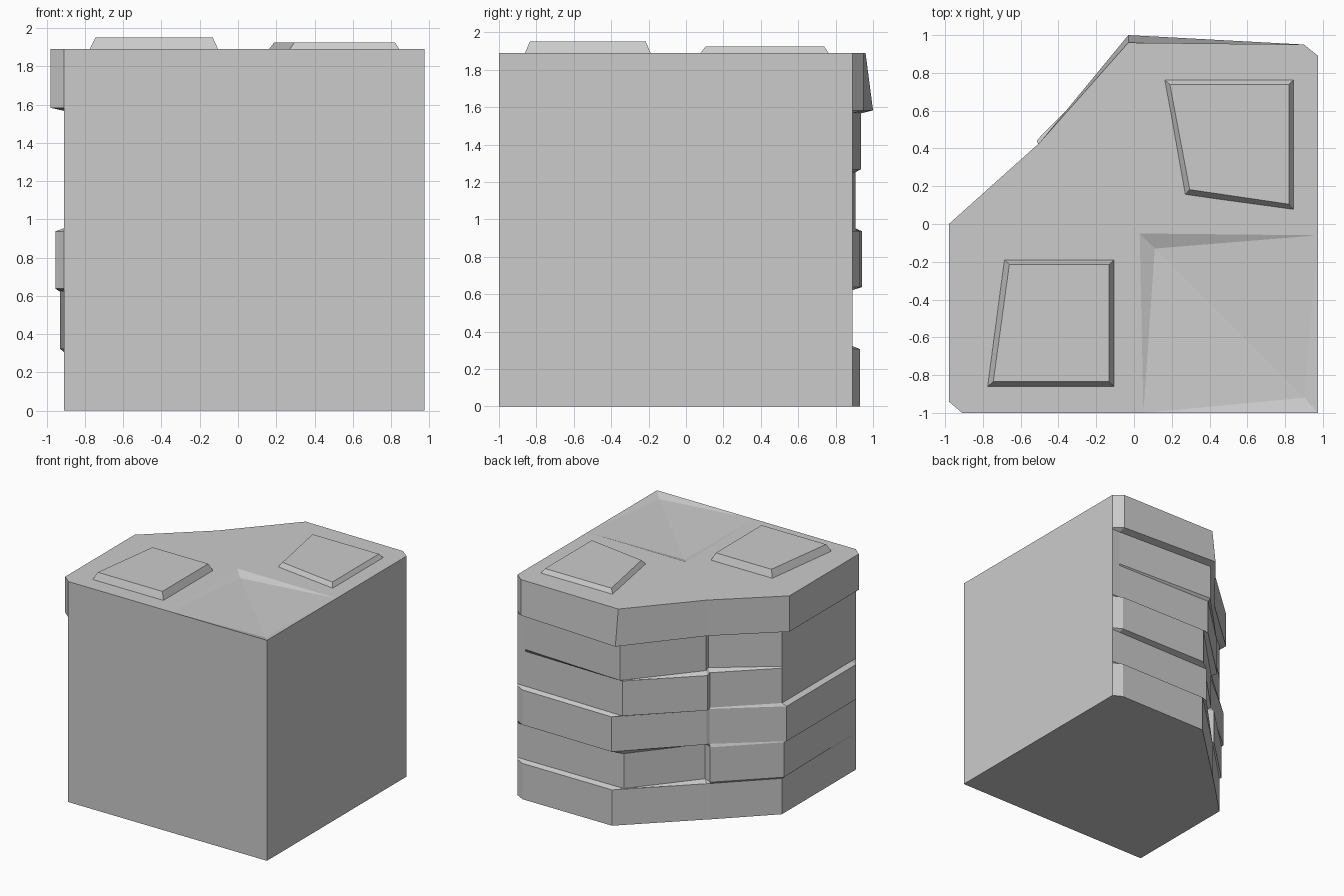
import bpy, bmesh

if "Cube" in bpy.data.objects:
    bpy.data.objects.remove(bpy.data.objects["Cube"])

H = 1.89
ROW = H / 6


def finish(name, bm):
    bmesh.ops.recalc_face_normals(bm, faces=bm.faces)
    me = bpy.data.meshes.new(name)
    bm.to_mesh(me)
    bm.free()
    ob = bpy.data.objects.new(name, me)
    bpy.context.collection.objects.link(ob)
    return ob


def bridge(bm, a, b):
    n = len(a)
    for i in range(n):
        j = (i + 1) % n
        bm.faces.new((a[i], a[j], b[j], b[i]))


def outline(back, corner, ma, mb, lx, fx):
    # plan of one stone course: flat front and right, rough back, diagonal and left
    mid = lambda d: (-0.5 + 0.7 * d, 0.43 - 0.7 * d)
    return [(0.05, -1), (0.975, -1), (0.975, -0.06), (0.975, 0.89), (0.9, back),
            corner, mid(ma), (mid(mb)[0] - 0.02, mid(mb)[1] - 0.018),
            (lx, 0), (fx, -0.94), (-0.91, -1)]


# courses from bottom to top: back y, back corner, two diagonal depths, left x, front-left x
courses = [
    (0.93, (0.05, 0.93), 0.02, 0.02, -0.91, -0.91),
    (0.89, (-0.03, 0.885), 0.08, 0.01, -0.93, -0.91),
    (0.93, (0.05, 0.94), 0.03, 0.04, -0.955, -0.955),
    (0.89, (-0.03, 0.905), -0.02, 0.03, -0.91, -0.91),
    (0.89, (-0.03, 0.935), 0.04, 0.09, -0.91, -0.91),
    (0.95, (-0.03, 1.0), 0.0, 0.0, -0.98, -0.98),
]

# stacked stone block
bm = bmesh.new()
rings = []
for i, c in enumerate(courses):
    lo = i * ROW + (0.008 if i else 0)
    hi = (i + 1) * ROW - (0.008 if i < 5 else 0)
    for z in (lo, hi):
        pts = outline(*c)
        if i == 5 and z == hi:
            pts[5] = (-0.03, 0.96)
        rings.append([bm.verts.new((x, y, z)) for x, y in pts])
for a, b in zip(rings, rings[1:]):
    bridge(bm, a, b)
bm.faces.new(rings[0][::-1])

# top with a shallow worn hollow in one quarter
t = rings[-1]
s1, e, s2 = t[:3]
p = bm.verts.new((0.03, -0.05, H))
q = bm.verts.new((0.11, -0.13, H - 0.03))
w = bm.verts.new((0.9, -0.92, H - 0.025))
bm.faces.new([p] + t[2:] + [s1])
for f in ((p, q, s2), (p, s1, q), (q, s1, w), (q, w, s2), (s1, e, w), (e, s2, w)):
    bm.faces.new(f)
finish("stone_block", bm)


# raised paving slabs with bevelled edges
def slab(name, base, top, z):
    bm = bmesh.new()
    r = [[bm.verts.new((x, y, h)) for x, y in pts]
         for pts, h in ((base, H - 0.01), (top, z))]
    bridge(bm, *r)
    bm.faces.new(r[0][::-1])
    bm.faces.new(r[1])
    finish(name, bm)


slab("paving_slab_front",
     [(-0.78, -0.865), (-0.10, -0.865), (-0.10, -0.185), (-0.69, -0.185)],
     [(-0.745, -0.835), (-0.132, -0.835), (-0.132, -0.215), (-0.66, -0.215)], 1.95)
slab("paving_slab_back",
     [(0.265, 0.15), (0.85, 0.07), (0.85, 0.77), (0.155, 0.77)],
     [(0.295, 0.182), (0.82, 0.105), (0.82, 0.738), (0.19, 0.738)], 1.925)
